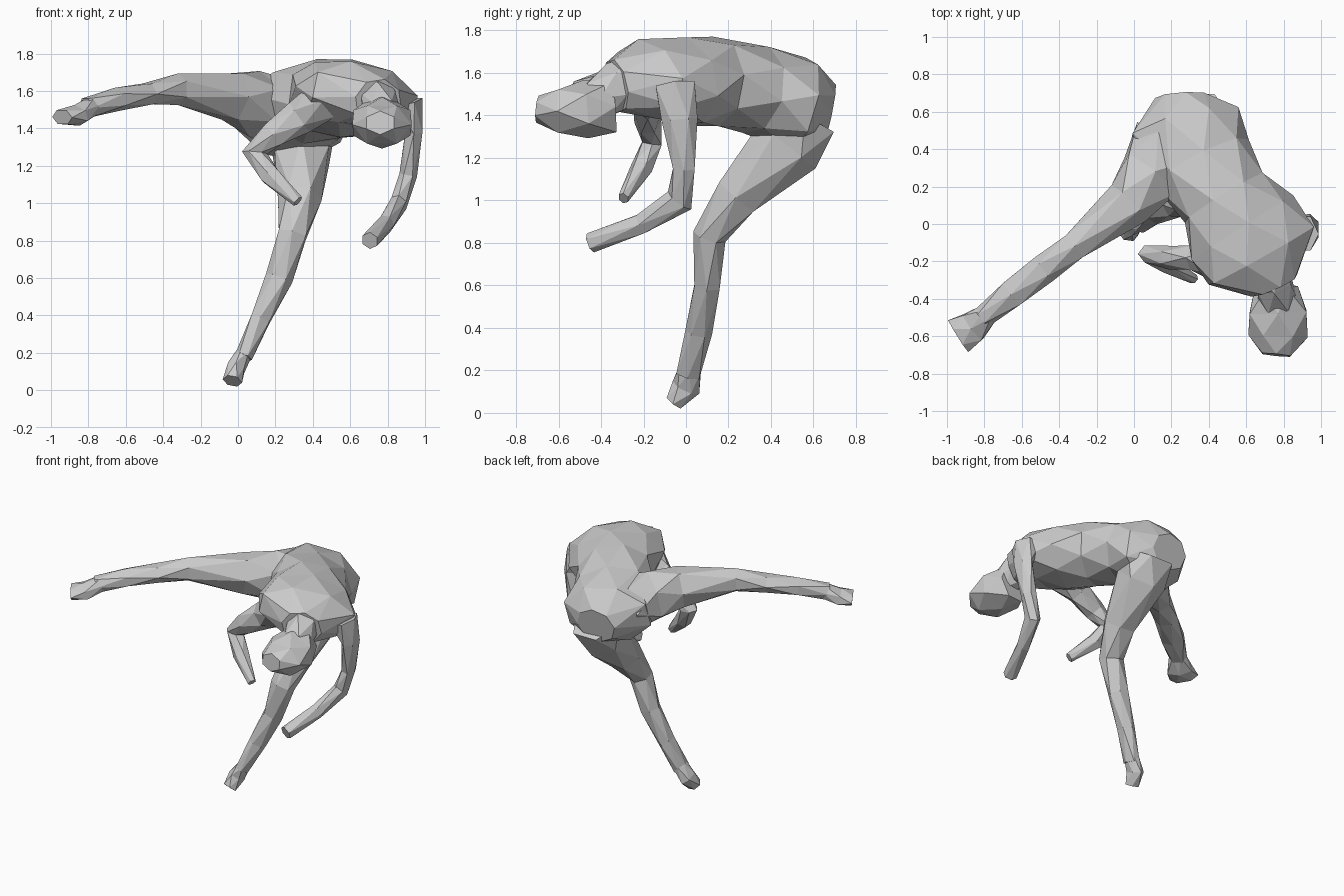
import bpy, bmesh
from math import cos, sin, pi
from mathutils import Vector


def loft(name, side, rows, n=6):
    """Faceted tube. rows = (x, y, z, half width along side, half depth)."""
    bm = bmesh.new()
    pts = [Vector(r[:3]) for r in rows]
    rings = []
    for i, (p, r) in enumerate(zip(pts, rows)):
        t = (pts[min(i + 1, len(pts) - 1)] - pts[max(i - 1, 0)]).normalized()
        s = Vector(side)
        s = (s - t * s.dot(t)).normalized()
        u = s.cross(t)
        off = 0.5 * (i % 2)          # half-step twist gives triangular facets
        rings.append([bm.verts.new(p + s * (r[3] * 1.06 * cos(2 * pi * (k + off) / n))
                                   + u * (r[4] * 1.06 * sin(2 * pi * (k + off) / n)))
                      for k in range(n)])
    for i, (a, b) in enumerate(zip(rings, rings[1:])):
        for k in range(n):
            m = (k + 1) % n
            if i % 2 == 0:
                bm.faces.new((a[k], a[m], b[k]))
                bm.faces.new((a[m], b[m], b[k]))
            else:
                bm.faces.new((a[k], a[m], b[m]))
                bm.faces.new((a[k], b[m], b[k]))
    bm.faces.new(rings[0])
    bm.faces.new(rings[-1])
    bmesh.ops.recalc_face_normals(bm, faces=bm.faces)
    me = bpy.data.meshes.new(name)
    bm.to_mesh(me)
    bm.free()
    ob = bpy.data.objects.new(name, me)
    bpy.context.collection.objects.link(ob)
    return ob


# torso, bent forward with the back upwards
loft("torso", (.85, .47, -.2), [
    (.26, .68, 1.42, .14, .12),
    (.27, .53, 1.45, .30, .22),
    (.36, .33, 1.52, .27, .20),
    (.48, .14, 1.56, .24, .20),
    (.58, -.02, 1.56, .31, .20),
    (.68, -.17, 1.57, .32, .17),
    (.75, -.33, 1.54, .13, .12)], 8)

# neck and head
loft("neck", (1, 0, 0), [
    (.71, -.20, 1.58, .13, .12),
    (.75, -.32, 1.54, .10, .11),
    (.77, -.42, 1.47, .10, .10)])
loft("head", (1, 0, 0), [
    (.76, -.34, 1.44, .11, .13),
    (.77, -.47, 1.43, .165, .13),
    (.77, -.60, 1.42, .15, .11),
    (.76, -.70, 1.43, .08, .06)])

# raised leg, stretched out sideways
loft("raised_leg", (-.65, .75, 0), [
    (.20, .40, 1.50, .22, .17),
    (.09, .26, 1.53, .18, .17),
    (-.03, .11, 1.57, .125, .135),
    (-.32, -.12, 1.61, .08, .08),
    (-.48, -.24, 1.585, .075, .06),
    (-.65, -.37, 1.555, .08, .06),
    (-.81, -.50, 1.51, .055, .055)])
loft("raised_foot", (-.65, .75, 0), [
    (-.77, -.47, 1.525, .05, .05),
    (-.86, -.55, 1.47, .09, .055),
    (-.94, -.60, 1.46, .095, .04)])

# standing leg, bent at the knee
loft("standing_leg", (1, 0, 0), [
    (.34, .56, 1.40, .17, .17),
    (.34, .48, 1.26, .16, .16),
    (.33, .24, 1.02, .11, .115),
    (.29, .11, .83, .08, .075),
    (.22, .10, .60, .07, .065),
    (.12, .06, .38, .055, .06),
    (.03, .01, .18, .045, .06)])
loft("standing_foot", (1, 0, 0), [
    (.04, .02, .21, .04, .055),
    (-.01, .00, .12, .05, .065),
    (-.03, -.055, .05, .05, .045)])

# left arm, hanging with the forearm forward
loft("left_arm", (1, 0, 0), [
    (.90, -.05, 1.54, .085, .10),
    (.94, -.03, 1.38, .05, .08),
    (.91, -.01, 1.15, .045, .055),
    (.86, -.03, 1.00, .045, .065),
    (.79, -.21, .89, .045, .05),
    (.705, -.45, .80, .045, .045)])

# right arm, elbow out and hand back under the chest
loft("right_arm", (0, 1, 0), [
    (.47, -.20, 1.56, .12, .12),
    (.33, -.18, 1.46, .07, .09),
    (.19, -.18, 1.37, .06, .075),
    (.09, -.16, 1.27, .05, .065),
    (.17, -.21, 1.15, .05, .055),
    (.32, -.295, 1.01, .025, .03)])
